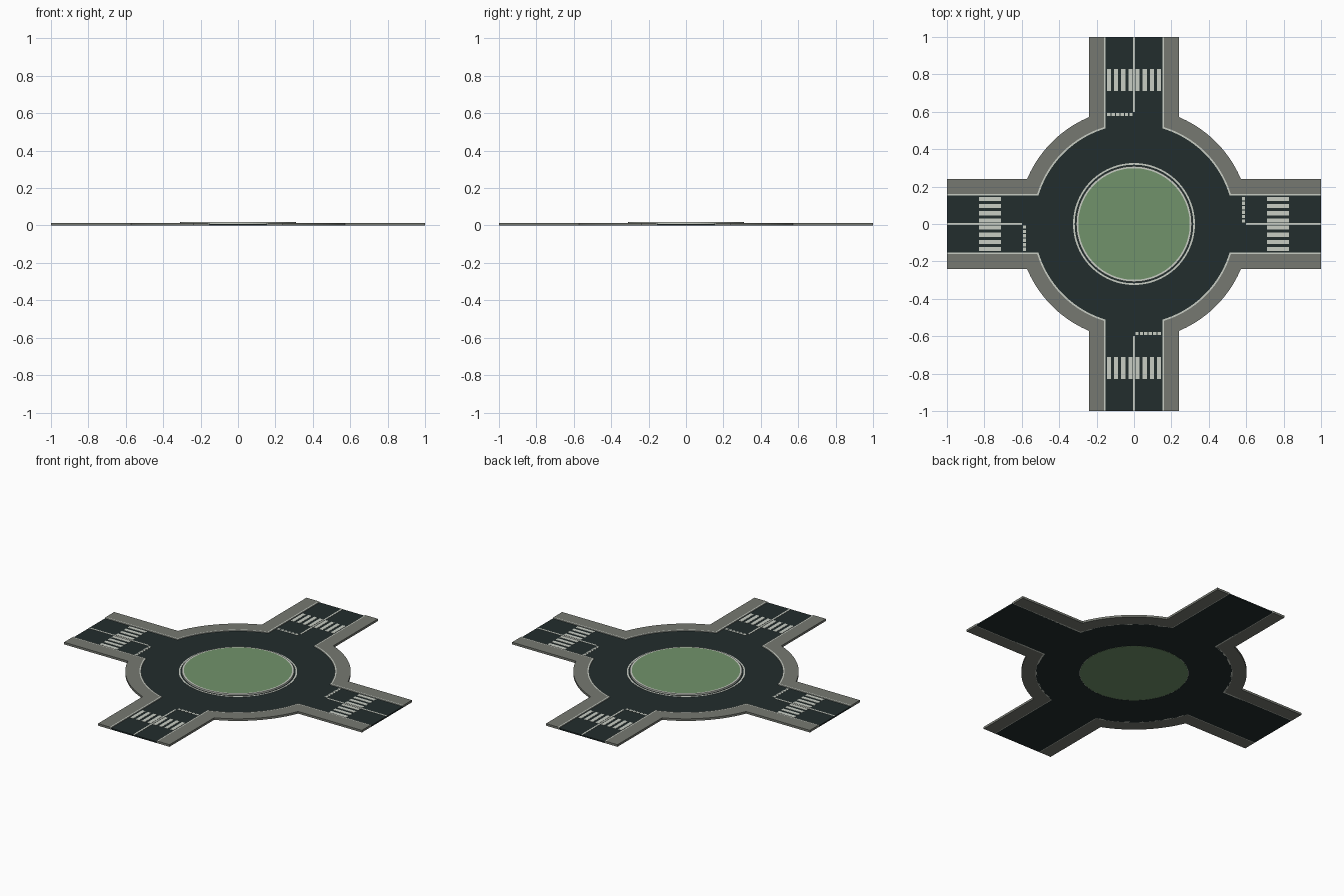
import bpy, bmesh, math
from math import sin, cos, asin, pi

if "Cube" in bpy.data.objects:
    bpy.data.objects.remove(bpy.data.objects["Cube"])

def material(name, rgb):
    m = bpy.data.materials.new(name)
    m.diffuse_color = (*rgb, 1)
    m.use_nodes = True
    m.node_tree.nodes["Principled BSDF"].inputs["Base Color"].default_value = m.diffuse_color
    return m

ASPHALT = material("dark asphalt", (0.016, 0.026, 0.026))
PAVING = material("grey paving", (0.18, 0.19, 0.165))
GRASS = material("grass green", (0.165, 0.29, 0.145))
WHITE = material("off white", (0.58, 0.61, 0.55))

ROAD_H, ROAD_R = 0.157, 0.54      # road half width, roundabout radius
ROAD_Z, PAVE_Z, ISLAND_Z = 0.008, 0.013, 0.018
PAINT_Z = ROAD_Z + 0.0012

def turn(p, k):
    """Rotate a point by k quarter turns."""
    x, y = p
    for _ in range(k % 4):
        x, y = -y, x
    return x, y

def finish(bm, name, mat):
    bmesh.ops.recalc_face_normals(bm, faces=bm.faces)
    me = bpy.data.meshes.new(name)
    bm.to_mesh(me)
    bm.free()
    me.materials.append(mat)
    ob = bpy.data.objects.new(name, me)
    bpy.context.collection.objects.link(ob)

def band(bm, a, b, z0, z1, closed):
    """Solid strip between two matching outlines."""
    rows = [[bm.verts.new((x, y, z)) for x, y in pts]
            for pts, z in ((a, z0), (b, z0), (b, z1), (a, z1))]
    n = len(a)
    for i in range(n if closed else n - 1):
        j = (i + 1) % n
        for r in range(4):
            s = (r + 1) % 4
            bm.faces.new((rows[r][i], rows[r][j], rows[s][j], rows[s][i]))
    if not closed:
        bm.faces.new([r[0] for r in rows])
        bm.faces.new([r[-1] for r in rows])

def corner(h, r, n=20):
    """Edge line from the +x arm, round the circle, to the +y arm."""
    t = asin(h / r)
    arc = [t + (pi / 2 - 2 * t) * i / n for i in range(n + 1)]
    return [(1, h)] + [(r * cos(a), r * sin(a)) for a in arc] + [(h, 1)]

def circle(r, n=96):
    return [(r * cos(2 * pi * i / n), r * sin(2 * pi * i / n)) for i in range(n)]

def corners(name, inner, outer, z, mat):
    bm = bmesh.new()
    for k in range(4):
        band(bm, [turn(p, k) for p in corner(*inner)],
             [turn(p, k) for p in corner(*outer)], 0, z, False)
    finish(bm, name, mat)

def ring(name, r0, r1, z0, z1, mat):
    bm = bmesh.new()
    band(bm, circle(r0), circle(r1), z0, z1, True)
    finish(bm, name, mat)

def plates(name, rects):
    """Painted rectangles (x0, x1, y0, y1) on the +x arm, repeated on all arms."""
    bm = bmesh.new()
    for k in range(4):
        for x0, x1, y0, y1 in rects:
            band(bm, [turn(p, k) for p in ((x0, y0), (x1, y0))],
                 [turn(p, k) for p in ((x0, y1), (x1, y1))],
                 ROAD_Z - 0.001, PAINT_Z, False)
    finish(bm, name, WHITE)

# road: outline joined radially to the hole under the island
outline = []
for k in range(4):
    end = [(1, ROAD_H * s / 4) for s in range(-3, 4)]
    outline += [turn(p, k) for p in end + corner(ROAD_H, ROAD_R)[:-1]]
    outline.append(turn((ROAD_H, 1), k))
hole = [(0.3 * x / math.hypot(x, y), 0.3 * y / math.hypot(x, y)) for x, y in outline]
bm = bmesh.new()
band(bm, hole, outline, 0, ROAD_Z, True)
finish(bm, "road", ASPHALT)

# pavements and pale kerbs
corners("pavement", (0.161, 0.542), (0.24, 0.62), PAVE_Z, PAVING)
corners("kerb", (0.152, 0.533), (0.161, 0.542), PAVE_Z, WHITE)

# central island
bm = bmesh.new()
for z in (0, ISLAND_Z):
    bm.faces.new([bm.verts.new((x, y, z)) for x, y in circle(0.298)])
bm.verts.ensure_lookup_table()
for i in range(96):
    j = (i + 1) % 96
    v = bm.verts
    bm.faces.new((v[i], v[j], v[j + 96], v[i + 96]))
finish(bm, "grass_island", GRASS)
ring("island_kerb", 0.298, 0.309, 0.001, ISLAND_Z, WHITE)
ring("island_line", 0.317, 0.326, ROAD_Z - 0.001, PAINT_Z, WHITE)

# road markings
plates("centre_lines", [(0.6, 1, -0.005, 0.005)])
plates("crossings", [(0.712, 0.828, c - 0.011, c + 0.011)
                     for c in (0.0383 * (i - 3.5) for i in range(8))])
plates("give_way_lines", [(0.577, 0.593, c - 0.009, c + 0.009)
                          for c in (0.016 + 0.0238 * i for i in range(6))])
